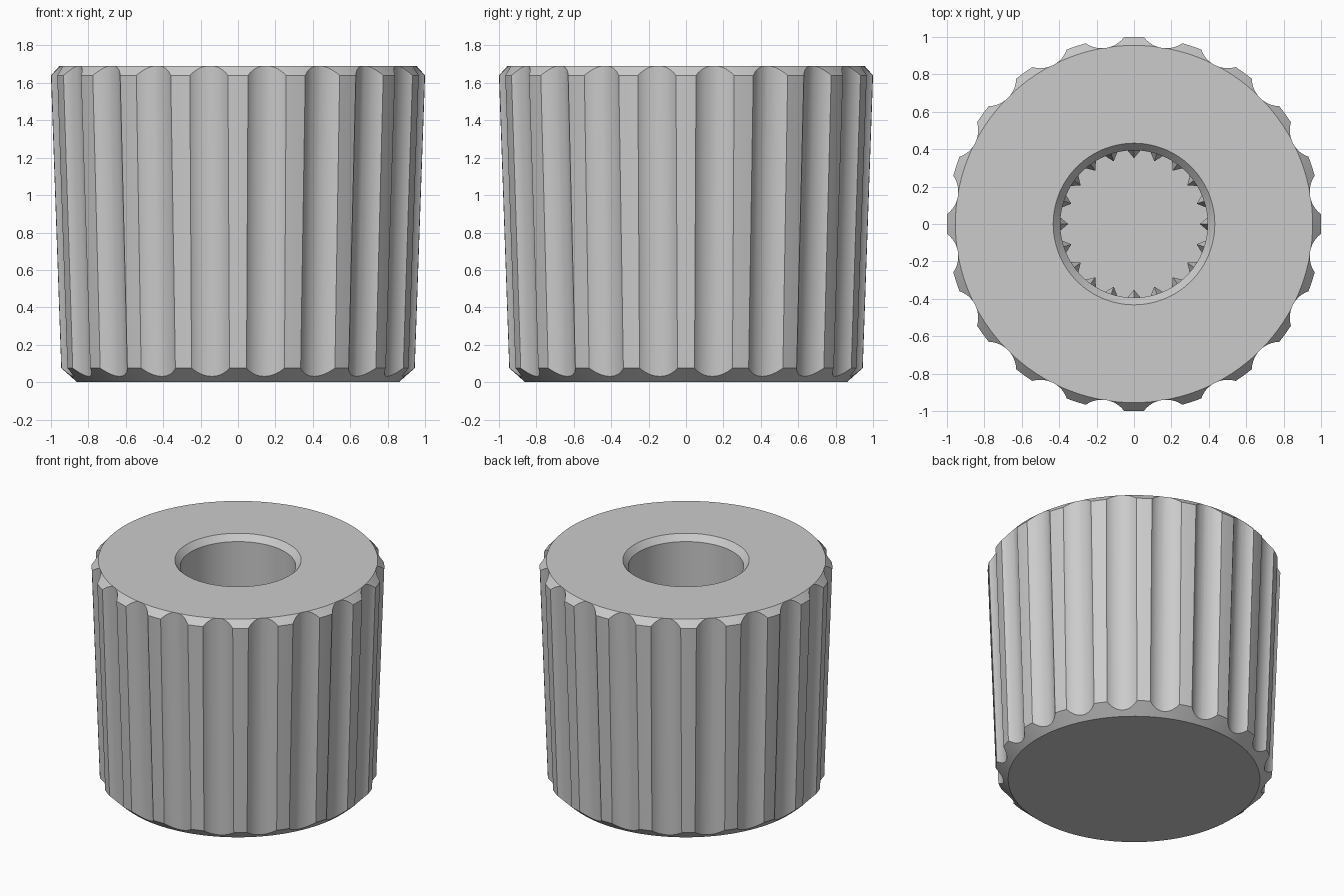
import bpy, bmesh, math
from mathutils import Matrix, Vector

if "Cube" in bpy.data.objects:
    bpy.data.objects.remove(bpy.data.objects["Cube"])

COUNT = 20          # flutes around the outside, teeth around the bore
SEGMENTS = 120
STEP = 2 * math.pi / COUNT

grey = bpy.data.materials.new("mid grey")
grey.diffuse_color = (0.6, 0.6, 0.6, 1)
grey.use_nodes = True
grey.node_tree.nodes["Principled BSDF"].inputs["Base Color"].default_value = grey.diffuse_color


def make_object(name, bm):
    bmesh.ops.recalc_face_normals(bm, faces=bm.faces)
    mesh = bpy.data.meshes.new(name)
    bm.to_mesh(mesh)
    bm.free()
    mesh.materials.append(grey)
    obj = bpy.data.objects.new(name, mesh)
    bpy.context.collection.objects.link(obj)
    return obj


def lathe(name, profile):
    """Closed solid of revolution; the first and last rings are capped."""
    bm = bmesh.new()
    rings = []
    for r, z in profile:
        rings.append([bm.verts.new((r * math.cos(2 * math.pi * i / SEGMENTS),
                                    r * math.sin(2 * math.pi * i / SEGMENTS), z))
                      for i in range(SEGMENTS)])
    for a, b in zip(rings, rings[1:]):
        for i in range(SEGMENTS):
            j = (i + 1) % SEGMENTS
            bm.faces.new((a[i], a[j], b[j], b[i]))
    bm.faces.new(rings[0])
    bm.faces.new(rings[-1])
    return make_object(name, bm)


# Knob body: bottom chamfer, tapered side, top chamfer, blind bore
body = lathe("knob_body", [(0.86, 0), (0.945, 0.075), (1.0, 1.64), (0.955, 1.69),
                           (0.432, 1.69), (0.394, 1.645), (0.394, 0.4)])

# Flute cutter: leaning cylinders that follow the taper of the side
FLUTE_R = 0.145
bm = bmesh.new()
low, high = Vector((1.032, 0, -0.2)), Vector((1.109, 0, 2.0))
axis = high - low
lean = Matrix.Translation((low + high) / 2) @ \
    Vector((0, 0, 1)).rotation_difference(axis).to_matrix().to_4x4()
for k in range(COUNT):
    turn = Matrix.Rotation((k + 0.5) * STEP, 4, 'Z')
    bmesh.ops.create_cone(bm, cap_ends=True, segments=48, radius1=FLUTE_R,
                          radius2=FLUTE_R, depth=axis.length, matrix=turn @ lean)
cutter = make_object("flute_cutter", bm)
cutter.hide_render = True

# Cut the flutes, then drop the cutter
bpy.context.view_layer.objects.active = body
body.select_set(True)
cut = body.modifiers.new("flutes", 'BOOLEAN')
cut.object = cutter
cut.operation = 'DIFFERENCE'
cut.solver = 'EXACT'
bpy.ops.object.modifier_apply(modifier=cut.name)
bpy.data.objects.remove(cutter)
bpy.ops.object.shade_smooth_by_angle(angle=math.radians(20))

# Bore teeth: small wedges with pointed tops, deep in the bore
bm = bmesh.new()
for k in range(COUNT):
    turn = Matrix.Rotation(k * STEP, 4, 'Z')
    foot, shoulder = [[bm.verts.new(turn @ Vector((x, y, z)))
                       for x, y in ((0.40, -0.04), (0.352, 0), (0.40, 0.04))]
                      for z in (0.4, 0.95)]
    tip = bm.verts.new(turn @ Vector((0.40, 0, 1.05)))
    bm.faces.new(foot)
    for i in range(3):
        j = (i + 1) % 3
        bm.faces.new((foot[i], foot[j], shoulder[j], shoulder[i]))
        bm.faces.new((shoulder[i], shoulder[j], tip))
make_object("bore_teeth", bm)
